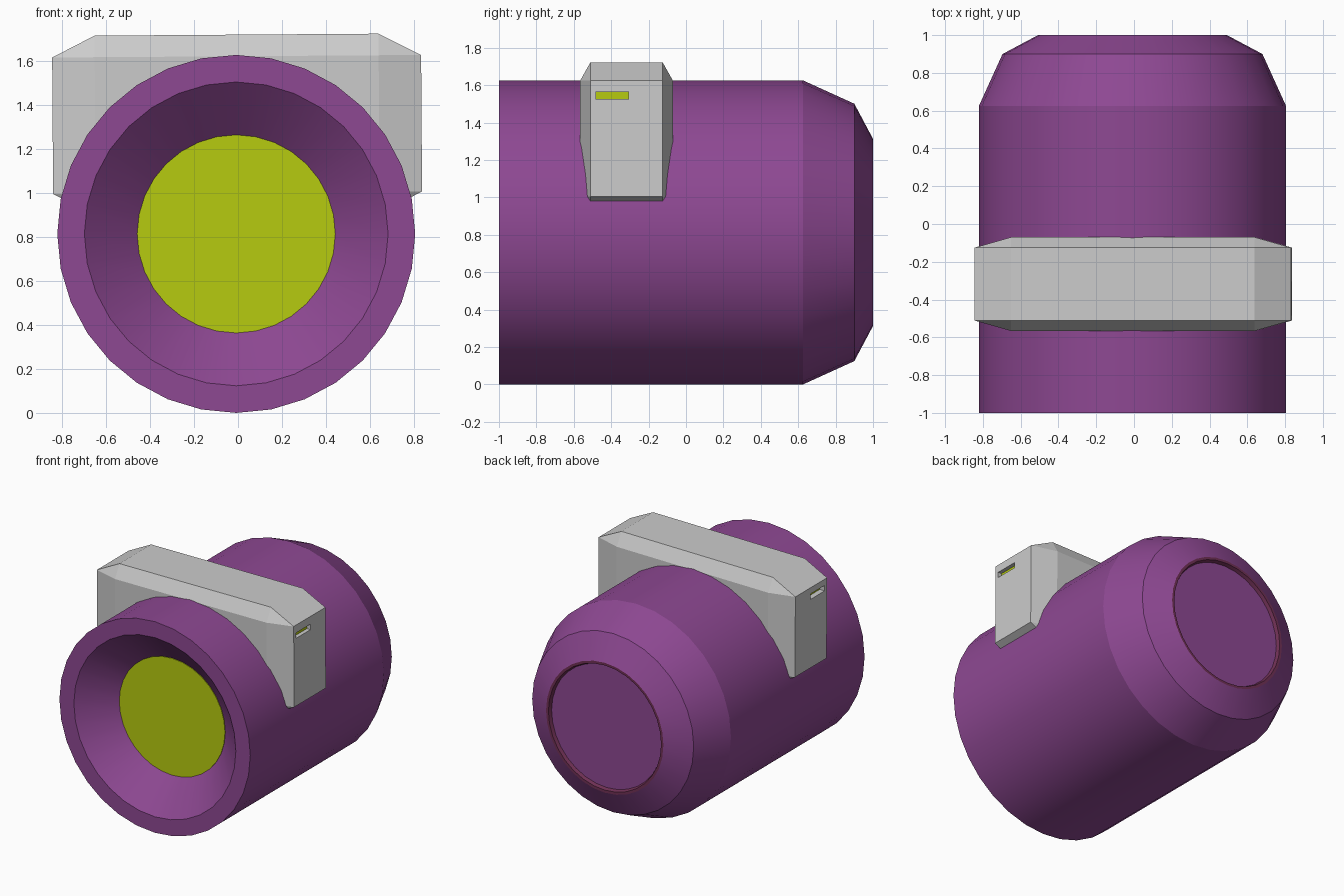
import bpy, bmesh, math
from mathutils import Matrix, Vector

if "Cube" in bpy.data.objects:
    bpy.data.objects.remove(bpy.data.objects["Cube"])

CX, CZ, SIDES = -0.008, 0.813, 32


def material(name, rgb):
    m = bpy.data.materials.new(name)
    m.diffuse_color = (*rgb, 1)
    m.use_nodes = True
    m.node_tree.nodes["Principled BSDF"].inputs["Base Color"].default_value = m.diffuse_color
    return m


PURPLE = material("purple", (0.27, 0.065, 0.29))
LIME = material("lime", (0.47, 0.60, 0.005))
SEAL = material("dark_red", (0.16, 0.03, 0.09))


def finish(bm, name, mat=None, smooth=False):
    bmesh.ops.recalc_face_normals(bm, faces=bm.faces)
    mesh = bpy.data.meshes.new(name)
    bm.to_mesh(mesh)
    bm.free()
    ob = bpy.data.objects.new(name, mesh)
    bpy.context.collection.objects.link(ob)
    if mat:
        mesh.materials.append(mat)
    if smooth:
        bpy.ops.object.select_all(action='DESELECT')
        ob.select_set(True)
        bpy.context.view_layer.objects.active = ob
        bpy.ops.object.shade_smooth_by_angle(angle=math.radians(20))
    return ob


def lathe(name, profile, mat, loop=False):
    """Turn (y, radius) points round the barrel axis; cap the ends or close the loop."""
    bm = bmesh.new()
    rings = []
    for y, r in profile:
        rings.append([bm.verts.new((CX + r * math.sin(a), y, CZ + r * math.cos(a)))
                      for a in (2 * math.pi * i / SIDES for i in range(SIDES))])
    pairs = list(zip(rings, rings[1:]))
    if loop:
        pairs.append((rings[-1], rings[0]))
    else:
        bm.faces.new(rings[0])
        bm.faces.new(rings[-1])
    for a, b in pairs:
        for i in range(SIDES):
            j = (i + 1) % SIDES
            bm.faces.new((a[i], a[j], b[j], b[i]))
    return finish(bm, name, mat, True)


def box(name, centre, size, mat=None):
    bm = bmesh.new()
    bmesh.ops.create_cube(bm, size=1, matrix=Matrix.Translation(centre) @ Matrix.Diagonal((*size, 1)))
    return finish(bm, name, mat)


# Barrel with funnel mouth and stepped rear
lathe("barrel", [(-0.785, 0.45), (-1, 0.69), (-1, 0.813), (0.625, 0.813),
                 (0.9, 0.688), (1, 0.5), (0.975, 0.5)], PURPLE)
# Lime disc at the bottom of the funnel
lathe("lens", [(-0.79, 0.45), (-0.77, 0.45)], LIME)
# Thin ring round the recessed rear cover
lathe("rear_seal", [(1, 0.5), (1, 0.48), (0.97, 0.468), (0.97, 0.5)], SEAL, loop=True)

# Saddle block: chamfered box across the top of the barrel
centre = Vector((-0.004, -0.318, 1.31))
outer, inner = (0.838, 0.248, 0.408), (0.645, 0.193, 0.31)
bm = bmesh.new()
for axis in range(3):
    half = list(inner)
    half[axis] = outer[axis]
    for sx in (-1, 1):
        for sy in (-1, 1):
            for sz in (-1, 1):
                bm.verts.new(centre + Vector((sx * half[0], sy * half[1], sz * half[2])))
bmesh.ops.convex_hull(bm, input=bm.verts)
bmesh.ops.dissolve_limit(bm, angle_limit=0.01, verts=bm.verts, edges=bm.edges)
bmesh.ops.rotate(bm, cent=centre, matrix=Matrix.Rotation(math.radians(-0.4), 3, 'Y'), verts=bm.verts)
saddle = finish(bm, "saddle_block")

# Recessed light slot in each end of the saddle
for side, sx in (("left", -1), ("right", 1)):
    cutter = box(f"slot_cutter_{side}", (sx * 0.84, -0.395, 1.545), (0.08, 0.175, 0.042))
    cutter.hide_render = True
    cutter.hide_set(True)
    cut = saddle.modifiers.new(f"slot_{side}", 'BOOLEAN')
    cut.operation = 'DIFFERENCE'
    cut.solver = 'EXACT'
    cut.object = cutter
    box(f"slot_light_{side}", (sx * 0.797, -0.395, 1.545), (0.012, 0.173, 0.04), LIME)
